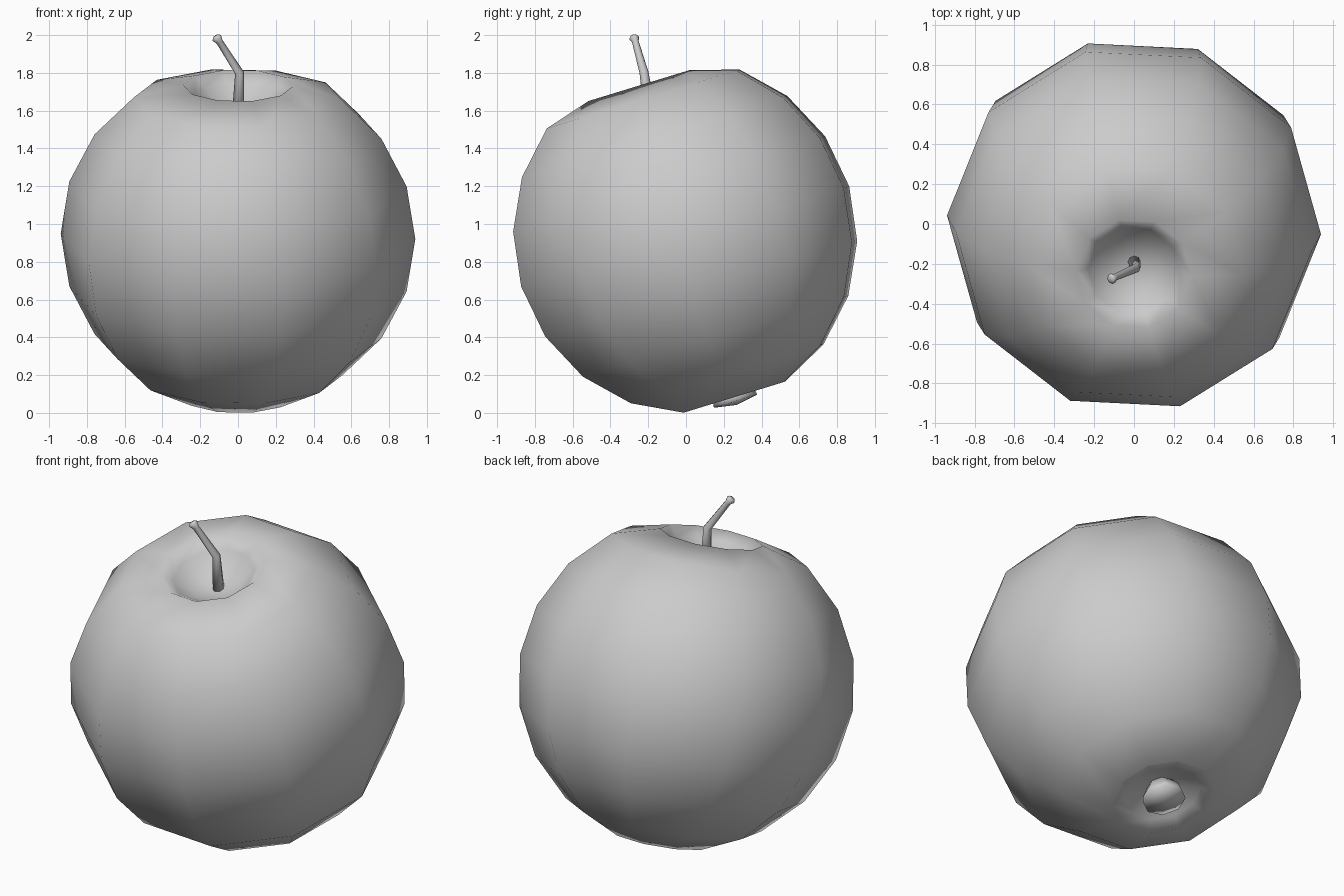
import bpy, bmesh, math
from mathutils import Vector, Matrix

if "Cube" in bpy.data.objects:
    bpy.data.objects.remove(bpy.data.objects["Cube"])

TILT = Matrix.Translation((0, 0, 0.92)) @ Matrix.Rotation(math.radians(17), 4, 'X')


def skin_rings(name, rings, matrix=None):
    """Join equal-sized rings of points; one-point rings become poles, open ends are capped."""
    bm = bmesh.new()
    loops = [[bm.verts.new(p) for p in ring] for ring in rings]
    for a, b in zip(loops, loops[1:]):
        n = max(len(a), len(b))
        for i in range(n):
            j = (i + 1) % n
            if len(a) == 1:
                bm.faces.new((a[0], b[j], b[i]))
            elif len(b) == 1:
                bm.faces.new((a[i], a[j], b[0]))
            else:
                bm.faces.new((a[i], a[j], b[j], b[i]))
    for end in (loops[0], loops[-1]):
        if len(end) > 2:
            bm.faces.new(end)
    bmesh.ops.recalc_face_normals(bm, faces=bm.faces[:])
    if matrix:
        bm.transform(matrix)
    me = bpy.data.meshes.new(name)
    bm.to_mesh(me)
    bm.free()
    for p in me.polygons:
        p.use_smooth = True
    ob = bpy.data.objects.new(name, me)
    bpy.context.collection.objects.link(ob)
    return ob


def lathe(name, profile, sides, offset, matrix):
    rings = []
    for r, z in profile:
        angles = [math.radians(offset) + math.tau * i / sides for i in range(sides)]
        rings.append([(r * math.cos(a), r * math.sin(a), z) for a in angles] if r else [(0, 0, z)])
    return skin_rings(name, rings, matrix)


# fruit body: faceted ball with a dimple at each pole, leaning forward
R = 0.94
body = [(0, -0.79), (0.13, -0.80), (0.21, -0.845)]
for k in range(1, 10):
    a = math.radians(18 * k)
    z = 0.015 - R * math.cos(a)
    body.append((R * math.sin(a), max(-0.875, min(0.85, z))))
body += [(0.23, 0.795), (0.14, 0.72), (0, 0.69)]
lathe("apple_body", body, 10, -3, TILT)

# dried blossom end in the lower dimple
lathe("blossom_end", [(0, -0.918), (0.122, -0.897), (0.115, -0.86), (0.07, -0.78), (0, -0.77)],
      8, 10, TILT)

# bent stem with a flared tip
path = [((0, -0.185, 1.55), 0.034), ((0.008, -0.222, 1.80), 0.024),
        ((-0.098, -0.268, 1.965), 0.018), ((-0.112, -0.275, 1.985), 0.027),
        ((-0.118, -0.278, 1.994), 0.018)]
pts = [Vector(p) for p, _ in path]
rings = []
for i, (p, r) in enumerate(path):
    d = (pts[min(i + 1, len(pts) - 1)] - pts[max(i - 1, 0)]).normalized()
    u = Vector((0, 1, 0)).cross(d).normalized()
    v = d.cross(u)
    rings.append([pts[i] + r * (u * math.cos(math.tau * k / 8) + v * math.sin(math.tau * k / 8))
                  for k in range(8)])
skin_rings("stem", rings)
